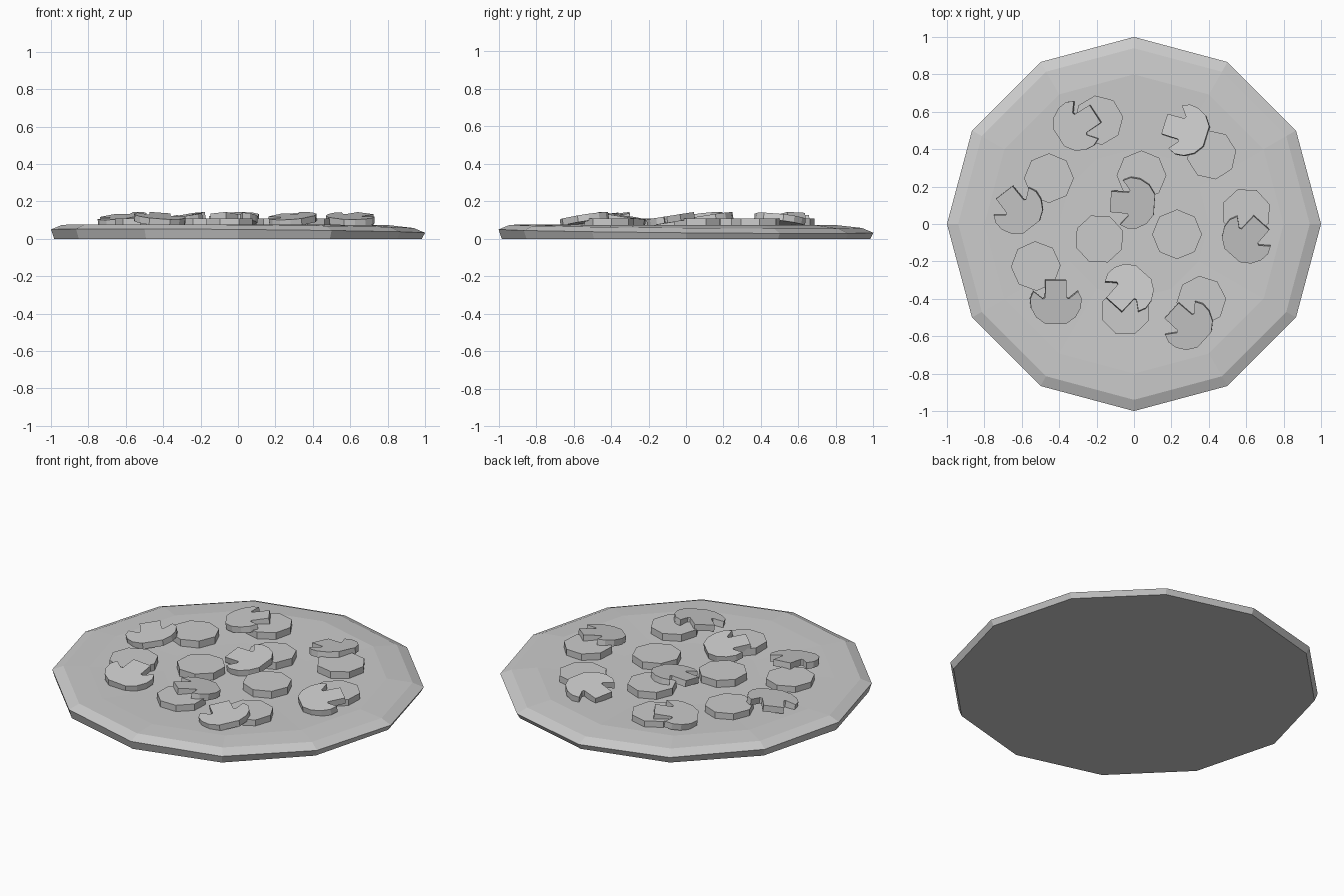
import bpy, bmesh, math
from mathutils import Matrix, Vector

if "Cube" in bpy.data.objects:
    bpy.data.objects.remove(bpy.data.objects["Cube"])

grey = bpy.data.materials.new("plain grey")
grey.use_nodes = True
COLOUR = (0.6, 0.6, 0.6, 1)
grey.diffuse_color = COLOUR
grey.node_tree.nodes["Principled BSDF"].inputs["Base Color"].default_value = COLOUR


def finish(name, bm, matrix=Matrix()):
    bmesh.ops.recalc_face_normals(bm, faces=bm.faces)
    mesh = bpy.data.meshes.new(name)
    bm.to_mesh(mesh)
    bm.free()
    mesh.materials.append(grey)
    ob = bpy.data.objects.new(name, mesh)
    ob.matrix_world = matrix
    bpy.context.collection.objects.link(ob)


def slab(name, outline, thickness, matrix):
    """Extrude a flat outline upwards."""
    bm = bmesh.new()
    face = bm.faces.new([bm.verts.new((x, y, 0)) for x, y in outline])
    top = bmesh.ops.extrude_face_region(bm, geom=[face])["geom"]
    moved = [v for v in top if isinstance(v, bmesh.types.BMVert)]
    bmesh.ops.translate(bm, verts=moved, vec=(0, 0, thickness))
    finish(name, bm, matrix)


# Twelve-sided crust: rings of (radius, height, how far the rim leans)
bm = bmesh.new()
rings = []
for radius, height, lean in [(0.983, 0, 0), (1, 0.041, 0.009), (0.94, 0.066, 0.009),
                             (0.8, 0.075, 0.002), (0.4, 0.066, 0)]:
    ring = []
    for i in range(12):
        a = math.radians(30 * i)
        x, y = radius * math.cos(a), radius * math.sin(a)
        ring.append(bm.verts.new((x, y, height - lean * (x + y))))
    rings.append(ring)
bm.faces.new(rings[0])
for low, high in zip(rings, rings[1:]):
    for i in range(12):
        j = (i + 1) % 12
        bm.faces.new((low[i], low[j], high[j], high[i]))
bm.faces.new(rings[-1])
finish("crust", bm)


# Eight-sided tomato slices
def tomato(x, y, turn=0):
    outline = [(0.133 * math.cos(k * math.pi / 4), 0.133 * math.sin(k * math.pi / 4))
               for k in range(8)]
    place = Matrix.Translation((x, y, 0.06)) @ Matrix.Rotation(math.radians(turn), 4, 'Z')
    slab("tomato_slice", outline, 0.048, place)


# Mushroom slices: half outline mirrored, stem towards +x
half = [(0.13, 0.056), (0.035, 0.058), (0.03, 0.07), (0.05, 0.095), (0.07, 0.12),
        (0.03, 0.138), (-0.02, 0.133), (-0.07, 0.105), (-0.105, 0.055)]
cap = half + [(x, -y) for x, y in reversed(half)]


def mushroom(x, y, heading, lean_towards):
    away = Vector((lean_towards[0] - x, lean_towards[1] - y, 0)).normalized()
    axis = away.cross(Vector((0, 0, 1)))
    tilt = Matrix.Rotation(math.radians(9), 4, axis)
    turn = Matrix.Rotation(math.radians(heading), 4, 'Z')
    slab("mushroom_slice", cap, 0.036, Matrix.Translation((x, y, 0.086)) @ tilt @ turn)


# Each mushroom leans on one tomato: tomato place and turn, mushroom place and heading
pairs = [
    (-0.19, 0.555, 8, -0.31, 0.52, 33),
    (0.415, 0.37, 10, 0.29, 0.495, 163),
    (-0.455, 0.245, 0, -0.61, 0.07, 128),
    (0.04, 0.26, 0, 0.005, 0.115, 176),
    (0.6, 0.06, 20, 0.595, -0.085, 48),
    (-0.525, -0.225, 2, -0.42, -0.425, 90),
    (-0.045, -0.465, 22, -0.02, -0.34, 228),
    (0.36, -0.41, 5, 0.3, -0.545, 138),
]
for tx, ty, turn, mx, my, heading in pairs:
    tomato(tx, ty, turn)
    mushroom(mx, my, heading, (tx, ty))

# Two tomato slices on their own
tomato(0.23, -0.055)
tomato(-0.185, -0.08, 20)
